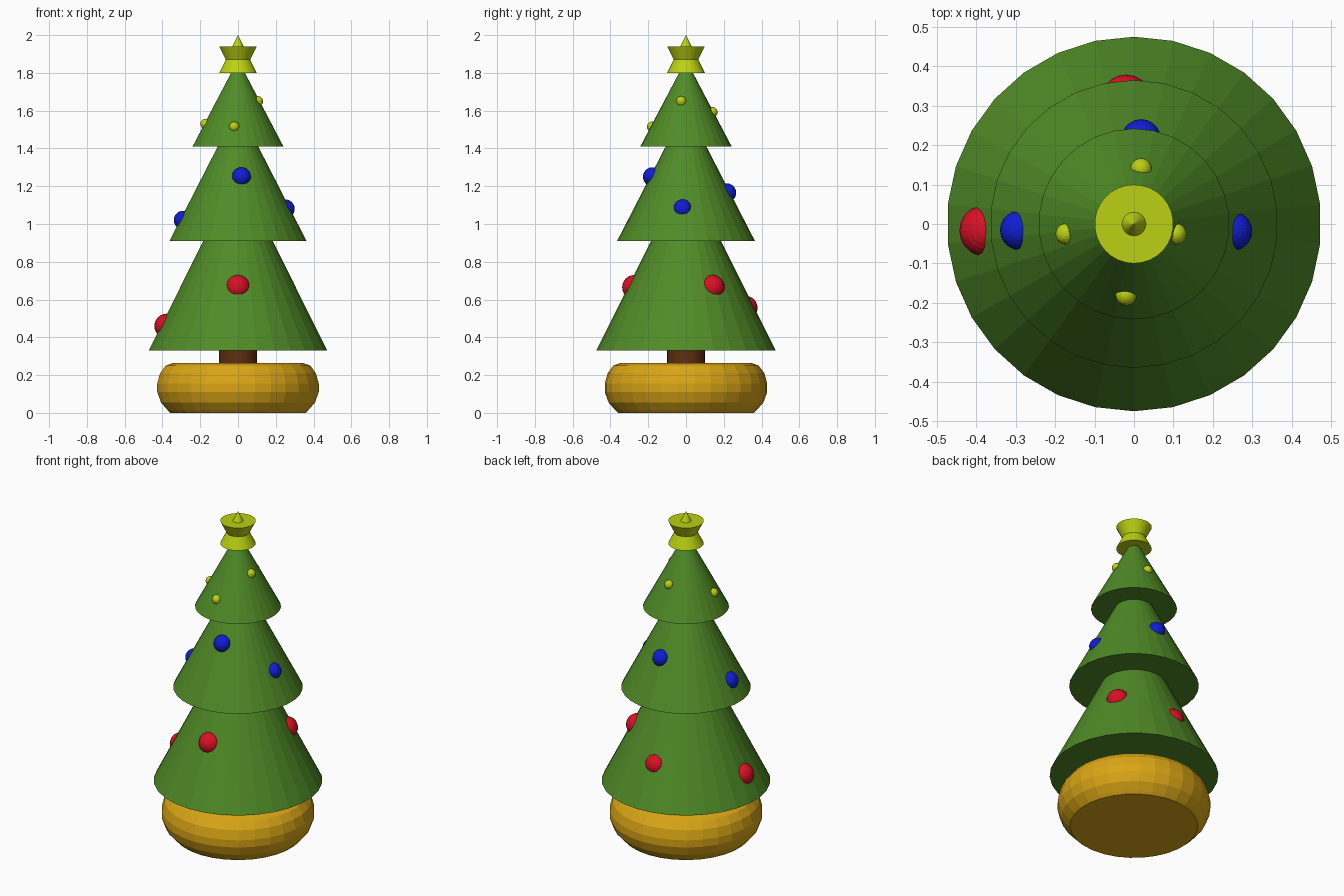
import bpy, bmesh
from math import sin, cos, pi
from mathutils import Matrix, Vector

if "Cube" in bpy.data.objects:
    bpy.data.objects.remove(bpy.data.objects["Cube"])

SIDES = 30


def material(name, rgb):
    m = bpy.data.materials.new(name)
    m.diffuse_color = (*rgb, 1)
    m.use_nodes = True
    m.node_tree.nodes["Principled BSDF"].inputs["Base Color"].default_value = m.diffuse_color
    return m


GREEN = material("green", (0.08, 0.26, 0.02))
GOLD = material("gold", (0.70, 0.38, 0.008))
YELLOW = material("yellow", (0.50, 0.64, 0.006))
RED = material("red", (0.70, 0.005, 0.017))
BLUE = material("blue", (0.005, 0.012, 0.66))
BROWN = material("brown", (0.115, 0.028, 0.006))


def finish(bm, name, mat):
    bmesh.ops.recalc_face_normals(bm, faces=bm.faces)
    mesh = bpy.data.meshes.new(name)
    bm.to_mesh(mesh)
    bm.free()
    mesh.materials.append(mat)
    obj = bpy.data.objects.new(name, mesh)
    bpy.context.collection.objects.link(obj)
    return obj


def lathe(name, profile, mat):
    """Closed solid turned from (radius, z) points; radius 0 makes a tip."""
    bm = bmesh.new()
    rings = []
    for r, z in profile:
        if r == 0:
            rings.append([bm.verts.new((0, 0, z))] * SIDES)
        else:
            rings.append([bm.verts.new((r * sin(2 * pi * i / SIDES),
                                        r * cos(2 * pi * i / SIDES), z))
                          for i in range(SIDES)])
    for a, b in zip(rings, rings[1:]):
        for i in range(SIDES):
            j = (i + 1) % SIDES
            bm.faces.new(list(dict.fromkeys((a[i], a[j], b[j], b[i]))))
    for ring, (r, z) in ((rings[0], profile[0]), (rings[-1], profile[-1])):
        if r > 0:
            bm.faces.new(ring)
    return finish(bm, name, mat)


def bauble(name, centre, radius, mat):
    bm = bmesh.new()
    bmesh.ops.create_uvsphere(bm, u_segments=20, v_segments=12, radius=radius,
                              matrix=Matrix.Translation(Vector(centre)))
    return finish(bm, name, mat)


# Rounded pot and trunk
lathe("pot", [(0.36, 0), (0.375, 0.015), (0.41, 0.055), (0.43, 0.11), (0.43, 0.155),
              (0.415, 0.21), (0.385, 0.25), (0.345, 0.265)], GOLD)
lathe("trunk", [(0.1, 0.2), (0.1, 0.34)], BROWN)

# Three stacked branch tiers
for name, r, z, tip in (("lower_branches", 0.475, 0.33, 1.28),
                        ("middle_branches", 0.365, 0.91, 1.62),
                        ("upper_branches", 0.242, 1.41, 1.87)):
    lathe(name, [(r, z), (0, tip)], GREEN)

# Tree topper: two opposed cones
lathe("topper_up", [(0.1, 1.80), (0, 2.0)], YELLOW)
lathe("topper_down", [(0, 1.74), (0.1, 1.94)], YELLOW)

# Baubles half sunk into each tier
baubles = {
    "red_bauble": (0.065, RED, [(-0.378, -0.017, 0.46), (0, -0.273, 0.665),
                                (0.235, 0.14, 0.665), (-0.02, 0.314, 0.555)]),
    "blue_bauble": (0.05, BLUE, [(-0.29, -0.016, 1.02), (0.018, -0.178, 1.25),
                                 (0.25, -0.018, 1.08), (0.018, 0.216, 1.165)]),
    "yellow_bauble": (0.027, YELLOW, [(-0.172, -0.025, 1.53), (-0.02, -0.18, 1.515),
                                      (0.106, -0.025, 1.65), (0.018, 0.14, 1.592)]),
}
for name, (radius, mat, centres) in baubles.items():
    for i, c in enumerate(centres):
        bauble(f"{name}_{i + 1}", c, radius, mat)
